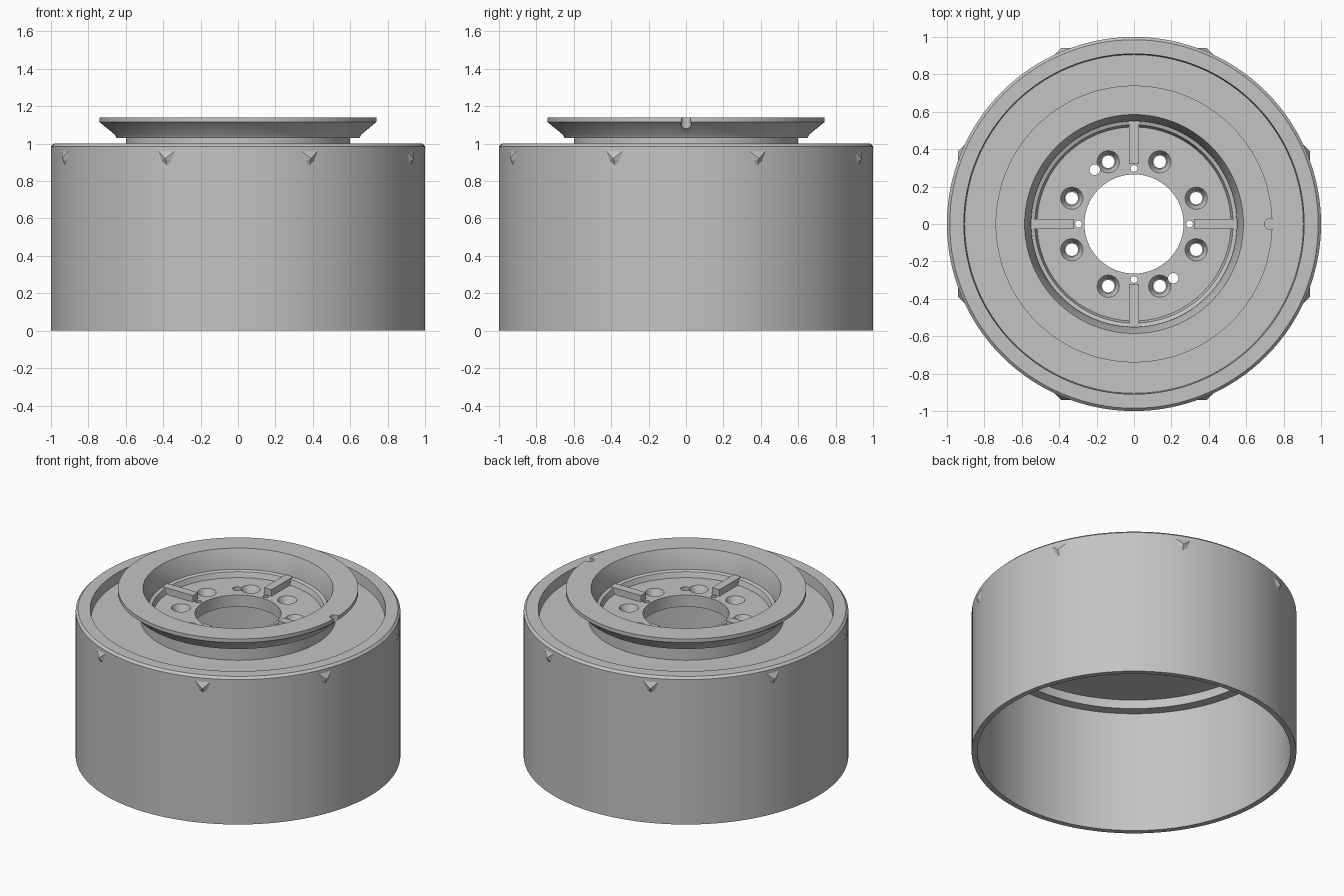
import bpy, bmesh
from math import sin, cos, pi, radians
from mathutils import Matrix, Vector

cube = bpy.data.objects.get("Cube")
if cube:
    bpy.data.objects.remove(cube, do_unlink=True)

GREY = (0.55, 0.55, 0.55, 1)
metal = bpy.data.materials.new("grey_metal")
metal.use_nodes = True
metal.diffuse_color = GREY
metal.node_tree.nodes["Principled BSDF"].inputs["Base Color"].default_value = GREY


def finish(bm, name, smooth=True):
    bmesh.ops.recalc_face_normals(bm, faces=bm.faces)
    mesh = bpy.data.meshes.new(name)
    bm.to_mesh(mesh)
    bm.free()
    mesh.materials.append(metal)
    obj = bpy.data.objects.new(name, mesh)
    bpy.context.scene.collection.objects.link(obj)
    if smooth:
        shade(obj)
    return obj


def shade(obj):
    bpy.ops.object.select_all(action="DESELECT")
    obj.select_set(True)
    bpy.context.view_layer.objects.active = obj
    bpy.ops.object.shade_smooth_by_angle(angle=radians(30))


def lathe(name, profile, steps=128):
    """Revolve a closed (radius, height) profile about z."""
    bm = bmesh.new()
    rings = []
    for i in range(steps):
        a = 2 * pi * i / steps
        rings.append([bm.verts.new((r * cos(a), r * sin(a), z)) for r, z in profile])
    n = len(profile)
    for i in range(steps):
        p, q = rings[i], rings[(i + 1) % steps]
        for j in range(n):
            k = (j + 1) % n
            bm.faces.new((p[j], q[j], q[k], p[k]))
    return finish(bm, name)


def add_cone(bm, x, y, low, high, r_low, r_high):
    bmesh.ops.create_cone(bm, cap_ends=True, segments=24, radius1=r_low,
                          radius2=r_high, depth=high - low,
                          matrix=Matrix.Translation((x, y, (low + high) / 2)))


def cut(obj, bm, name):
    """Subtract a helper shape and hide it from renders."""
    cutter = finish(bm, name, False)
    mod = obj.modifiers.new("holes", "BOOLEAN")
    mod.operation = "DIFFERENCE"
    mod.solver = "EXACT"
    mod.object = cutter
    bpy.ops.object.select_all(action="DESELECT")
    obj.select_set(True)
    bpy.context.view_layer.objects.active = obj
    bpy.ops.object.modifier_apply(modifier=mod.name)
    bpy.data.objects.remove(cutter, do_unlink=True)
    shade(obj)


# Drum: thin wall, thick shoulder and recessed deck
lathe("drum", [(1, 0), (1, 0.985), (0.985, 1), (0.91, 1), (0.905, 0.93),
               (0.55, 0.93), (0.55, 0.89), (0.9, 0.89), (0.9, 0.83),
               (0.965, 0.83), (0.965, 0)])

# Raised flange with a conical underside
flange = lathe("flange", [(0.585, 1.14), (0.74, 1.14), (0.74, 1.115), (0.66, 1.05),
                          (0.65, 1.03), (0.6, 1.03), (0.6, 0.92), (0.55, 0.92),
                          (0.55, 1.04)])
bm = bmesh.new()
add_cone(bm, 0.725, 0, 1.08, 1.2, 0.028, 0.028)
cut(flange, bm, "notch_cutter")

# Mounting plate with countersunk bolt holes and small pin holes
plate = lathe("mounting_plate", [(0.265, 0.89), (0.555, 0.89), (0.555, 0.97), (0.265, 0.97)])
bm = bmesh.new()
for i in range(8):
    a = radians(22.5 + 45 * i)
    add_cone(bm, 0.36 * cos(a), 0.36 * sin(a), 0.8, 1.1, 0.033, 0.033)
for i in range(4):
    a = i * pi / 2
    add_cone(bm, 0.297 * cos(a), 0.297 * sin(a), 0.8, 1.1, 0.018, 0.018)
for s in (-1, 1):
    add_cone(bm, 0.21 * s, -0.29 * s, 0.8, 1.1, 0.028, 0.028)
cut(plate, bm, "through_hole_cutter")
bm = bmesh.new()
for i in range(8):
    a = radians(22.5 + 45 * i)
    add_cone(bm, 0.36 * cos(a), 0.36 * sin(a), 0.925, 0.98, 0.04, 0.064)
cut(plate, bm, "countersink_cutter")

# Stepped ring inside the flange
lathe("inner_shelf", [(0.515, 0.96), (0.56, 0.96), (0.56, 1.015), (0.53, 1.005)])

# Four radial ribs
for i in range(4):
    bm = bmesh.new()
    bmesh.ops.create_cube(bm, size=1, matrix=Matrix.Rotation(i * pi / 2, 4, "Z")
                          @ Matrix.Translation((0.44, 0, 0.985))
                          @ Matrix.Diagonal((0.24, 0.055, 0.06, 1)))
    finish(bm, f"radial_rib_{i + 1}", False)

# Eight small tapered bosses under the drum rim
for i in range(8):
    bm = bmesh.new()
    turn = Matrix.Rotation(radians(22.5 + 45 * i), 4, "Z")
    pts = [(0.99, -0.07, 0.98), (0.99, 0.07, 0.98), (0.99, 0.04, 0.9),
           (0.99, 0, 0.87), (0.99, -0.04, 0.9), (1.018, 0, 0.92)]
    v = [bm.verts.new(turn @ Vector(p)) for p in pts]
    bm.faces.new(v[:5])
    for j in range(5):
        bm.faces.new((v[j], v[(j + 1) % 5], v[5]))
    finish(bm, f"rim_boss_{i + 1}", False)
